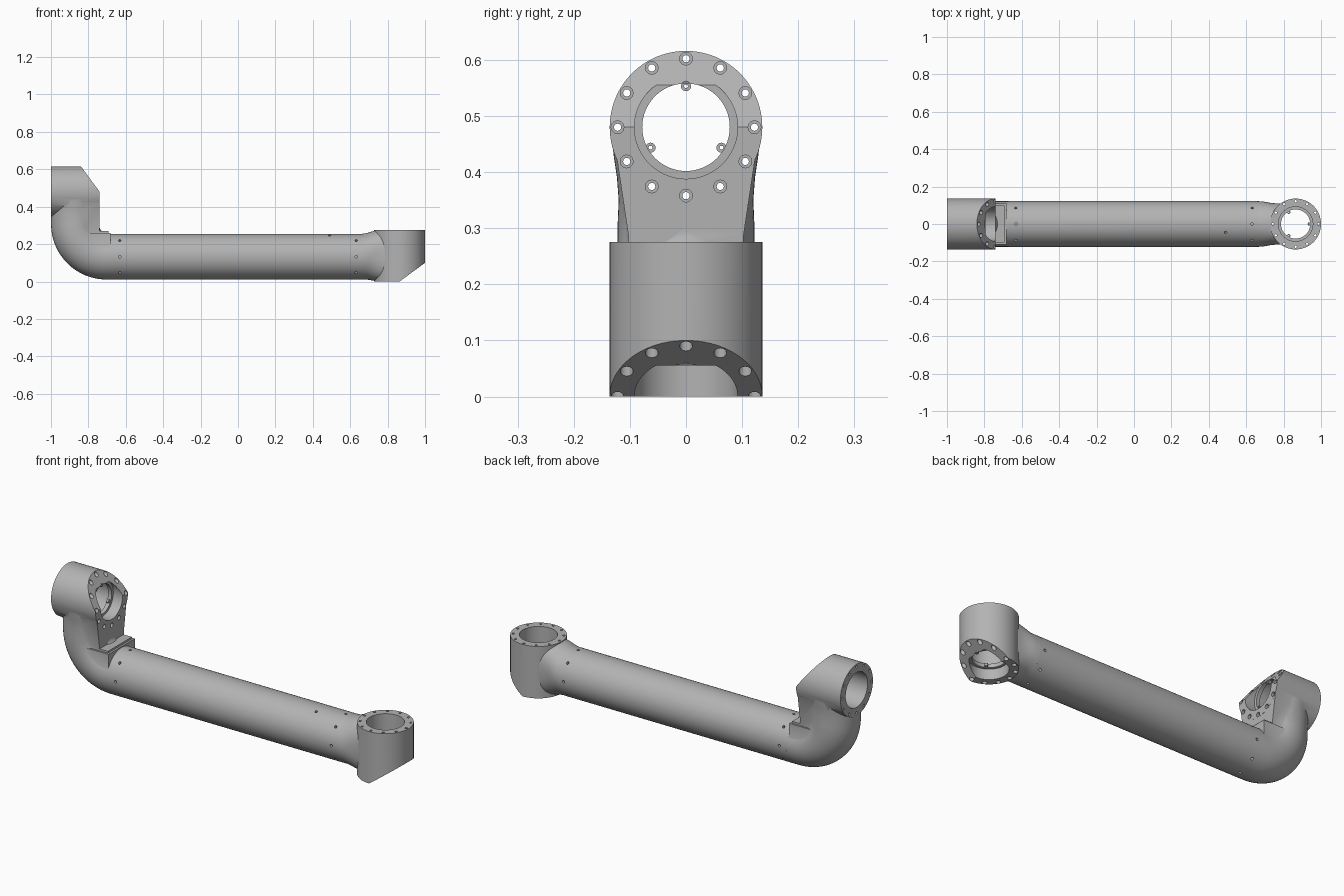
import bpy, bmesh, math
from mathutils import Matrix, Vector

cube = bpy.data.objects.get("Cube")
if cube:
    bpy.data.objects.remove(cube, do_unlink=True)

grey = bpy.data.materials.new("machined_grey")
grey.use_nodes = True
grey.diffuse_color = (0.45, 0.45, 0.45, 1)
grey.node_tree.nodes["Principled BSDF"].inputs["Base Color"].default_value = (0.45, 0.45, 0.45, 1)


def finish(name, bm):
    bmesh.ops.recalc_face_normals(bm, faces=bm.faces)
    me = bpy.data.meshes.new(name)
    bm.to_mesh(me)
    bm.free()
    me.materials.append(grey)
    ob = bpy.data.objects.new(name, me)
    bpy.context.collection.objects.link(ob)
    return ob


def skin(bm, rings, closed=False):
    """Bridge rings of points; cap the ends unless the profile is closed."""
    vs = [[bm.verts.new(p) for p in ring] for ring in rings]
    n = len(vs[0])
    pairs = list(zip(vs, vs[1:])) + ([(vs[-1], vs[0])] if closed else [])
    for a, b in pairs:
        for i in range(n):
            j = (i + 1) % n
            bm.faces.new((a[i], a[j], b[j], b[i]))
    if not closed:
        bm.faces.new(vs[0])
        bm.faces.new(vs[-1])


def lathe(bm, profile, mat=Matrix(), seg=24, closed=False):
    skin(bm, [[mat @ Vector((r * math.cos(2 * math.pi * i / seg),
                             r * math.sin(2 * math.pi * i / seg), z))
               for i in range(seg)] for r, z in profile], closed)


def loft(bm, stations, seg=64):
    """Each station: centre, outward normal, half width in y, half height, roundness."""
    def power(v, p):
        return math.copysign(abs(v) ** (2 / p), v)
    rings = []
    for c, nrm, ry, rn, p in stations:
        ring = []
        for i in range(seg):
            a = 2 * math.pi * i / seg
            ring.append(Vector(c) + Vector((0, 1, 0)) * ry * power(math.cos(a), p)
                        + Vector(nrm) * rn * power(math.sin(a), p))
        rings.append(ring)
    skin(bm, rings)


def combine(ob, others, operation):
    """Apply booleans and remove the helper objects."""
    for o in others:
        o.hide_render = True
        m = ob.modifiers.new(operation, 'BOOLEAN')
        m.operation, m.solver, m.object = operation, 'EXACT', o
    dg = bpy.context.evaluated_depsgraph_get()
    me = bpy.data.meshes.new_from_object(ob.evaluated_get(dg))
    ob.modifiers.clear()
    ob.data = me
    for o in others:
        bpy.data.objects.remove(o, do_unlink=True)


R = 0.136          # joint housing radius
CHAMFER = 0.10     # rise of the slanted cut


def joint(name, mat, length, extras):
    """Housing with slanted end, stepped bore, twelve bolt holes and three tabs."""
    bm = bmesh.new()
    lathe(bm, [(R, 0), (R, length)], seg=96)
    cut = bmesh.ops.bisect_plane(bm, geom=bm.verts[:] + bm.edges[:] + bm.faces[:], dist=1e-5,
                                 plane_co=(0, 0, 0), plane_no=(CHAMFER, 0, -R), clear_outer=True)
    bmesh.ops.holes_fill(bm, edges=[e for e in bm.edges if e.is_boundary], sides=0)
    bm.transform(mat)
    body = finish(name, bm)
    combine(body, extras, 'UNION')

    # stepped bore leaving a thin inner flange
    bm = bmesh.new()
    lathe(bm, [(0.092, -0.05), (0.092, 0.055), (0.078, 0.055), (0.078, 0.075),
               (0.092, 0.075), (0.092, length + 0.05)], mat, 72)
    bore = finish(name + "_bore_cutter", bm)

    # counterbored bolt circle
    bm = bmesh.new()
    for k in range(12):
        a = k * math.pi / 6
        x, y = 0.122 * math.cos(a), 0.122 * math.sin(a)
        deep = max(0, x) * CHAMFER / R + 0.03
        lathe(bm, [(0.0115, -0.05), (0.0115, deep), (0.0065, deep), (0.0065, length + 0.05)],
              mat @ Matrix.Translation((x, y, 0)), 12)
    bolts = finish(name + "_bolt_cutter", bm)
    combine(body, [bore, bolts], 'DIFFERENCE')

    # small drilled tabs on the flange
    bm = bmesh.new()
    for k in range(3):
        a = k * 2 * math.pi / 3
        lathe(bm, [(0.009, 0.058), (0.009, 0.072), (0.0035, 0.072), (0.0035, 0.058)],
              mat @ Matrix.Translation((0.073 * math.cos(a), 0.073 * math.sin(a), 0)),
              16, closed=True)
    return [body, finish(name + "_flange_tabs", bm)]


parts = []

# straight arm tube with rings of pin holes
TZ, TR = 0.133, 0.122
along_x = Matrix.Translation((0, 0, TZ)) @ Matrix.Rotation(math.pi / 2, 4, 'Y')
bm = bmesh.new()
lathe(bm, [(TR, -0.672), (TR, 0.66)], along_x, 96)
tube = finish("arm_tube", bm)
bm = bmesh.new()
pins = [(s * 0.632, k * math.pi / 4) for s in (-1, 1) for k in range(8)] + [(0.49, 0.38)]
for x, a in pins:
    lathe(bm, [(0.007, 0.10), (0.007, 0.14)],
          Matrix.Translation((x, 0, TZ)) @ Matrix.Rotation(a, 4, 'X'), 12)
combine(tube, [finish("pin_cutter", bm)], 'DIFFERENCE')
parts.append(tube)

# end joint: vertical housing with a neck blending out of the tube
bm = bmesh.new()
up = (0, 0, 1)
loft(bm, [((0.66, 0, TZ), up, 0.122, 0.122, 2),
          ((0.685, 0, 0.134), up, 0.121, 0.123, 2),
          ((0.705, 0, 0.136), up, 0.118, 0.128, 2.1),
          ((0.73, 0, 0.1375), up, 0.113, 0.134, 2.3),
          ((0.76, 0, 0.1375), up, 0.110, 0.1365, 2.7),
          ((0.83, 0, 0.1375), up, 0.112, 0.1365, 3)])
neck = finish("end_neck", bm)
parts += joint("end_joint", Matrix.Translation((0.864, 0, 0)), 0.275, [neck])

# elbow sweeping from the tube up to the second housing
bm = bmesh.new()
stations = [((-0.672, 0, TZ), (0, 0, -1), 0.122, 0.122, 2)]
for k in range(17):
    t = k / 16
    a = t * math.pi / 2
    s, c = math.sin(a), math.cos(a)
    stations.append(((-0.70 - 0.17 * s, 0, 0.303 - 0.17 * c), (-s, 0, -c),
                     0.122, 0.122 + 0.0075 * t, 2))
for z, ry in ((0.35, 0.120), (0.39, 0.123), (0.43, 0.129), (0.46, 0.132)):
    stations.append(((-0.87, 0, z), (-1, 0, 0), ry, 0.1295, 2.1))
loft(bm, stations)
elbow = finish("elbow", bm)

# flat tapered face below the housing
bm = bmesh.new()
outline = [(-0.10, 0.24), (0.10, 0.24), (0.103, 0.29), (0.127, 0.45), (-0.127, 0.45), (-0.103, 0.29)]
skin(bm, [[(x, y, z) for y, z in outline] for x in (-0.85, -0.7405)])
web = finish("elbow_flat", bm)

# bevelled step on the inside of the elbow
bm = bmesh.new()
bmesh.ops.create_cube(bm, size=1)
bm.transform(Matrix.Translation((-0.743, 0, 0.205)) @ Matrix.Diagonal((0.122, 0.22, 0.13, 1)))
bmesh.ops.bevel(bm, geom=[e for e in bm.edges if all(v.co.z > 0.2 for v in e.verts)],
                offset=0.01, segments=2, affect='EDGES')
step = finish("elbow_step", bm)

# housing axis along the arm, slanted cut facing inwards and up
turn = Matrix(((0, 0, -1, -0.74), (0, 1, 0, 0), (1, 0, 0, 0.48), (0, 0, 0, 1)))
parts += joint("elbow_joint", turn, 0.26, [elbow, web, step])

# smooth shading with crisp machined edges
bpy.ops.object.select_all(action='DESELECT')
for ob in parts:
    ob.select_set(True)
bpy.context.view_layer.objects.active = parts[0]
bpy.ops.object.shade_smooth_by_angle(angle=math.radians(32))
